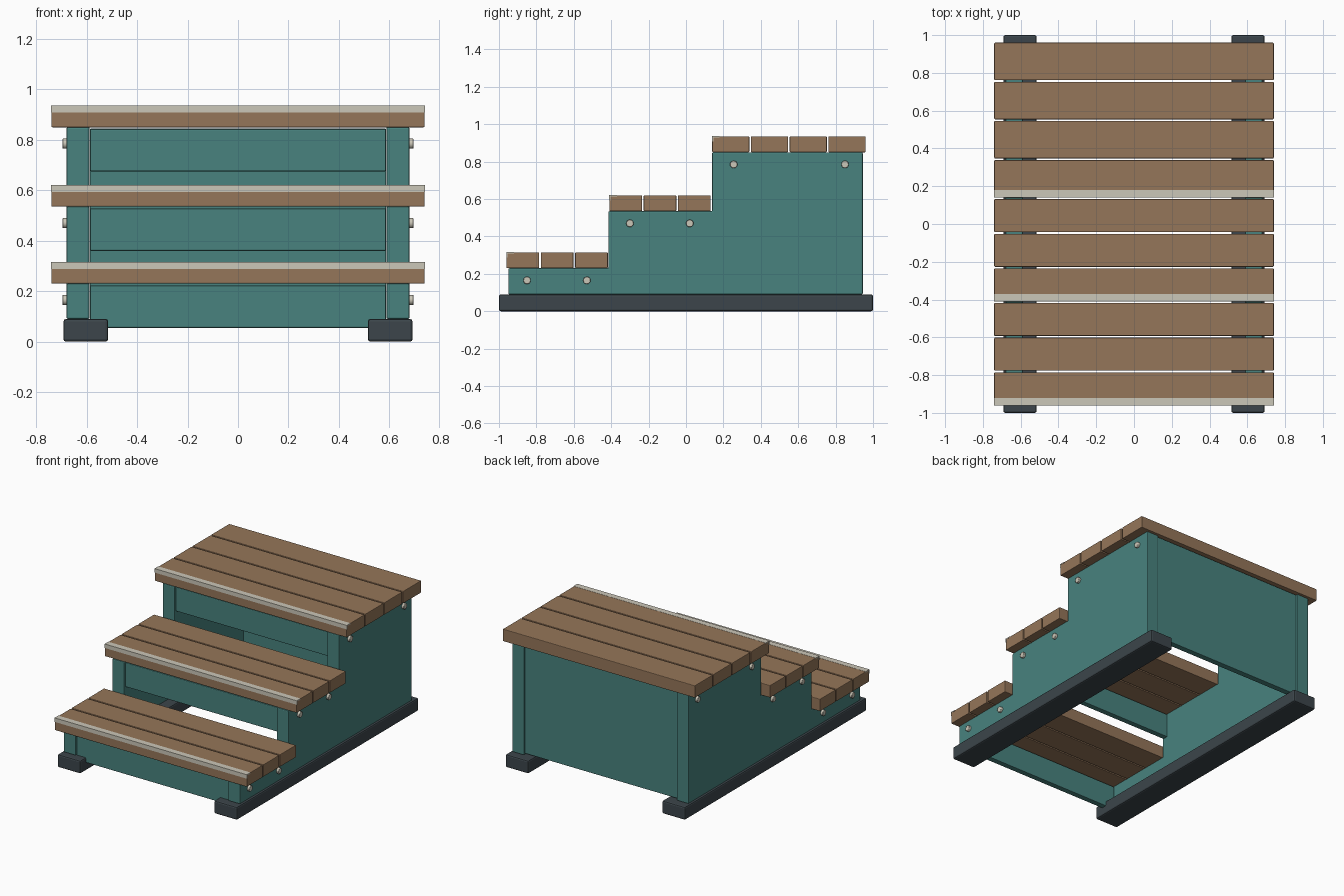
import bpy
import bmesh
import math

cube = bpy.data.objects.get("Cube")
if cube:
    bpy.data.objects.remove(cube, do_unlink=True)


def material(name, rgb, roughness=0.7):
    m = bpy.data.materials.new(name)
    m.use_nodes = True
    colour = (*rgb, 1.0)
    m.diffuse_color = colour
    bsdf = m.node_tree.nodes["Principled BSDF"]
    bsdf.inputs["Base Color"].default_value = colour
    bsdf.inputs["Roughness"].default_value = roughness
    return m


TEAL = material("teal paint", (0.065, 0.225, 0.21))
WOOD = material("brown wood", (0.30, 0.18, 0.10))
RUBBER = material("dark slate", (0.045, 0.06, 0.07))
METAL = material("pale metal", (0.60, 0.57, 0.48))


def finish(name, bm, mat, bevel=0.0):
    bmesh.ops.recalc_face_normals(bm, faces=bm.faces)
    mesh = bpy.data.meshes.new(name)
    bm.to_mesh(mesh)
    bm.free()
    mesh.materials.append(mat)
    ob = bpy.data.objects.new(name, mesh)
    bpy.context.collection.objects.link(ob)
    if bevel:
        mod = ob.modifiers.new("soft edges", "BEVEL")
        mod.width = bevel
        mod.segments = 2
        mod.limit_method = "ANGLE"
    return ob


def extrude_x(name, profile, x0, x1, mat, bevel=0.0):
    """Closed (y, z) profile swept from x0 to x1."""
    bm = bmesh.new()
    face = bm.faces.new([bm.verts.new((x0, y, z)) for y, z in profile])
    swept = bmesh.ops.extrude_face_region(bm, geom=[face])["geom"]
    verts = [v for v in swept if isinstance(v, bmesh.types.BMVert)]
    bmesh.ops.translate(bm, verts=verts, vec=(x1 - x0, 0, 0))
    return finish(name, bm, mat, bevel)


def box(name, x, y, z, mat, bevel=0.0):
    profile = [(y[0], z[0]), (y[1], z[0]), (y[1], z[1]), (y[0], z[1])]
    return extrude_x(name, profile, x[0], x[1], mat, bevel)


def bolt(name, side, y, z):
    bm = bmesh.new()
    bmesh.ops.create_cone(bm, cap_ends=True, segments=16, radius1=0.02,
                          radius2=0.02, depth=0.03)
    for v in bm.verts:
        v.co = (v.co.z + side * 0.681, v.co.x + y, v.co.y + z)
    ob = finish(name, bm, METAL, 0.003)
    bpy.ops.object.select_all(action="DESELECT")
    ob.select_set(True)
    bpy.context.view_layer.objects.active = ob
    bpy.ops.object.shade_smooth_by_angle(angle=math.radians(40))


PLANK = 0.085
BASE = 0.09
BACK = 0.945
# Each step: front y, back y, support height, plank count, bolt positions
STEPS = [
    (-0.96, -0.418, 0.23, 3, (-0.85, -0.53)),
    (-0.41, 0.132, 0.535, 3, (-0.30, 0.02)),
    (0.14, 0.96, 0.85, 4, (0.255, 0.85)),
]
FRONTS = [-0.95, -0.415, 0.14]

# Stepped outline shared by both side panels
outline = [(BACK, BASE), (FRONTS[0], BASE)]
for i, step in enumerate(STEPS):
    outline.append((FRONTS[i], step[2]))
    outline.append((FRONTS[i + 1] if i < 2 else BACK, step[2]))

# Sides, skids and bolts, mirrored
for side, label in ((1, "left"), (-1, "right")):
    extrude_x(f"{label}_side_panel", outline, side * 0.588, side * 0.68, TEAL, 0.006)
    box(f"{label}_skid", (side * 0.515, side * 0.692), (-1, 1), (0, BASE), RUBBER, 0.01)
    for n, step in enumerate(STEPS, 1):
        for end, y in zip(("front", "back"), step[4]):
            bolt(f"{label}_{end}_bolt_{n}", side, y, step[2] - 0.065)

# Treads, nosings and risers
GAP = 0.009
for n, (y0, y1, z, count, _) in enumerate(STEPS, 1):
    top = z + PLANK
    width = (y1 - y0 - GAP * (count - 1)) / count
    for k in range(count):
        start = y0 + k * (width + GAP)
        box(f"tread_{n}_plank_{k + 1}", (-0.74, 0.74), (start, start + width),
            (z, top), WOOD, 0.004)
    lip, t = 0.001, 0.006
    angle = [(y0 - lip, top + lip), (y0 + 0.04, top + lip), (y0 + 0.04, top - t),
             (y0 + t, top - t), (y0 + t, top - 0.027), (y0 - lip, top - 0.027)]
    extrude_x(f"nosing_{n}", angle, -0.741, 0.741, METAL)
    front = FRONTS[n - 1] + 0.012
    box(f"riser_{n}", (-0.587, 0.587), (front, front + 0.04),
        (z - 0.175, z - 0.007), TEAL, 0.005)

# Back panel between the sides
box("back_panel", (-0.587, 0.587), (BACK - 0.05, BACK - 0.008), (0.1, 0.845), TEAL, 0.004)
